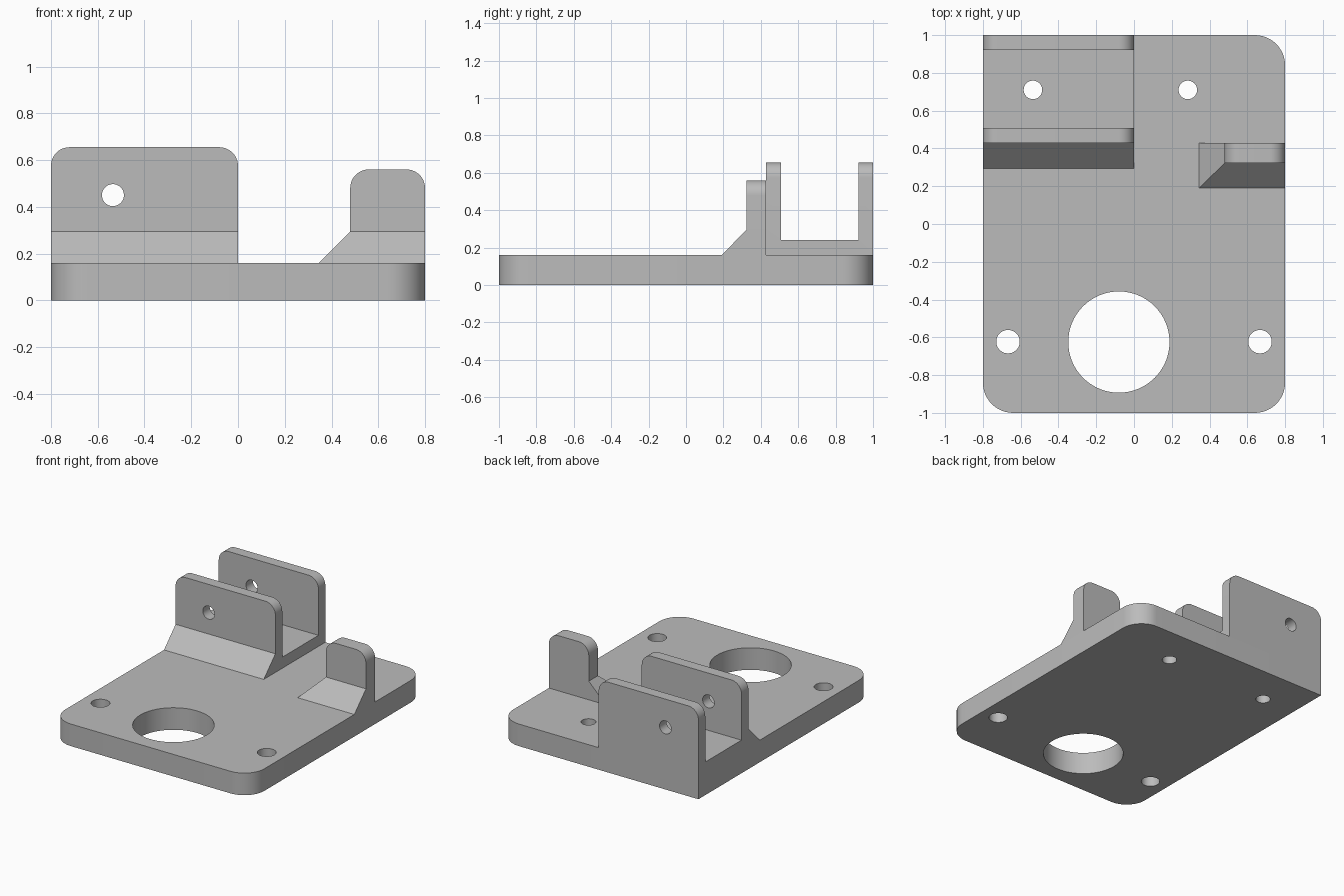
import bpy
import bmesh
from math import radians
from mathutils import Matrix, Vector

cube = bpy.data.objects.get("Cube")
if cube:
    bpy.data.objects.remove(cube, do_unlink=True)

grey = bpy.data.materials.new("light grey")
grey.use_nodes = True
COLOUR = (0.5, 0.5, 0.5, 1)
grey.diffuse_color = COLOUR
grey.node_tree.nodes["Principled BSDF"].inputs["Base Color"].default_value = COLOUR

BASE_TOP = 0.16
FLARE_TOP = 0.295


def finish(bm, name):
    bmesh.ops.recalc_face_normals(bm, faces=bm.faces)
    mesh = bpy.data.meshes.new(name)
    bm.to_mesh(mesh)
    bm.free()
    mesh.materials.append(grey)
    obj = bpy.data.objects.new(name, mesh)
    bpy.context.collection.objects.link(obj)
    return obj


def extrude(points, direction):
    """Prism from a flat outline."""
    bm = bmesh.new()
    face = bm.faces.new([bm.verts.new(p) for p in points])
    new = bmesh.ops.extrude_face_region(bm, geom=[face])["geom"]
    bmesh.ops.translate(bm, vec=direction,
                        verts=[v for v in new if isinstance(v, bmesh.types.BMVert)])
    bmesh.ops.recalc_face_normals(bm, faces=bm.faces)
    return bm


def rectangle(x0, x1, y0, y1, z):
    return [(x0, y0, z), (x1, y0, z), (x1, y1, z), (x0, y1, z)]


def round_edges(bm, axis, radius, keep):
    """Round the edges parallel to an axis whose middle passes the test."""
    edges = []
    for e in bm.edges:
        a, b = e.verts[0].co, e.verts[1].co
        if abs((b - a).normalized()[axis]) > 0.99 and keep((a + b) / 2):
            edges.append(e)
    bmesh.ops.bevel(bm, geom=edges, offset=radius, segments=12,
                    profile=0.5, affect='EDGES', clamp_overlap=False)


def drill(obj, centre, radius, axis='Z', depth=4):
    """Cut a round hole through a part."""
    bm = bmesh.new()
    turn = Matrix.Rotation(radians(90), 4, 'X') if axis == 'Y' else Matrix()
    bmesh.ops.create_cone(bm, cap_ends=True, segments=64, radius1=radius,
                          radius2=radius, depth=depth,
                          matrix=Matrix.Translation(Vector(centre)) @ turn)
    cutter = finish(bm, "hole_cutter")
    cutter.hide_render = True
    mod = obj.modifiers.new("hole", 'BOOLEAN')
    mod.operation = 'DIFFERENCE'
    mod.solver = 'EXACT'
    mod.object = cutter
    bpy.context.view_layer.objects.active = obj
    bpy.ops.object.modifier_apply(modifier=mod.name)
    bpy.data.objects.remove(cutter, do_unlink=True)


# Base plate: three rounded corners, the back right one stays square
bm = extrude(rectangle(-0.8, 0.8, -1, 1, 0), (0, 0, BASE_TOP))
round_edges(bm, 2, 0.16, lambda m: m.x > 0 or m.y < 0)
base = finish(bm, "base_plate")
drill(base, (-0.08, -0.625, 0), 0.268)
for x in (-0.667, 0.667):
    drill(base, (x, -0.623, 0), 0.062)
for x in (-0.535, 0.285):
    drill(base, (x, 0.71, 0), 0.049)

# U bracket: side profile with front flare, two walls and a floor
WALL_TOP, FLOOR = 0.655, 0.24
profile = [(0.295, BASE_TOP), (0.428, FLARE_TOP), (0.428, WALL_TOP),
           (0.507, WALL_TOP), (0.507, FLOOR), (0.922, FLOOR),
           (0.922, WALL_TOP), (1, WALL_TOP), (1, BASE_TOP)]
bm = extrude([(-0.8, y, z) for y, z in profile], (0.8, 0, 0))
round_edges(bm, 1, 0.08, lambda m: m.z > WALL_TOP - 0.01)
bracket = finish(bm, "u_bracket")
drill(bracket, (-0.535, 0.71, 0), 0.049)
drill(bracket, (-0.535, 0.71, 0.45), 0.047, axis='Y', depth=1)

# Upright tab with rounded top corners
TAB_TOP = 0.56
bm = extrude(rectangle(0.48, 0.8, 0.323, 0.428, FLARE_TOP),
             (0, 0, TAB_TOP - FLARE_TOP))
round_edges(bm, 1, 0.08, lambda m: m.z > TAB_TOP - 0.01)
tab = finish(bm, "tab")

# Flared foot under the tab, sloping to the front and inner side
bm = extrude(rectangle(0.345, 0.8, 0.19, 0.428, BASE_TOP),
             (0, 0, FLARE_TOP - BASE_TOP))
for v in bm.verts:
    if v.co.z > FLARE_TOP - 0.01:
        v.co.x = max(v.co.x, 0.48)
        v.co.y = max(v.co.y, 0.323)
foot = finish(bm, "tab_foot")

# Smooth rounded surfaces, sharp edges kept
bpy.ops.object.select_all(action='DESELECT')
for obj in (base, bracket, tab, foot):
    obj.select_set(True)
bpy.context.view_layer.objects.active = base
bpy.ops.object.shade_smooth_by_angle(angle=radians(30))
